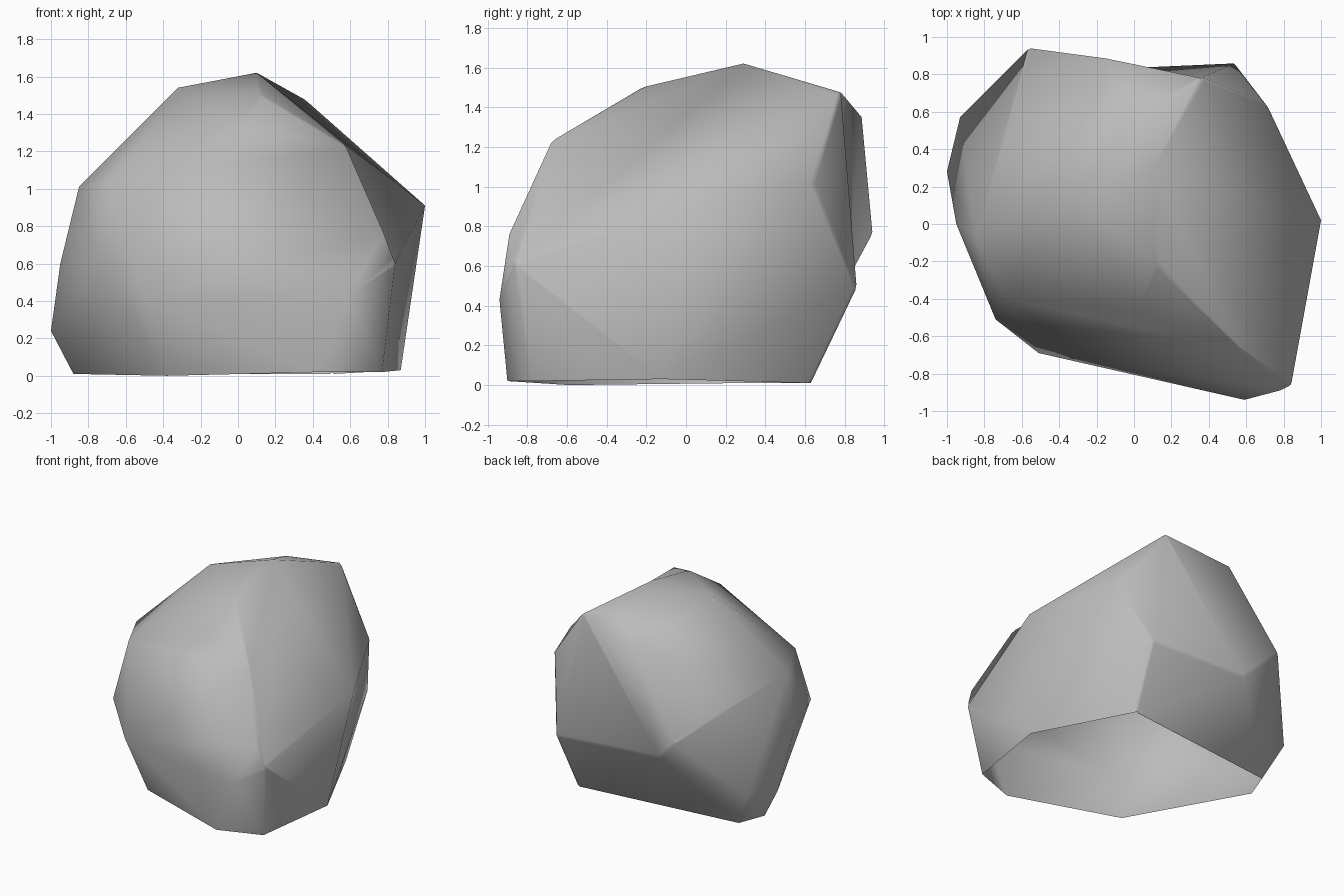
import bpy
import bmesh
from mathutils import Vector

cube = bpy.data.objects.get("Cube")
if cube:
    bpy.data.objects.remove(cube, do_unlink=True)

# Stone colour
stone = bpy.data.materials.new("stone_grey")
stone.use_nodes = True
grey = (0.5, 0.5, 0.5, 1)
stone.diffuse_color = grey
bsdf = next(n for n in stone.node_tree.nodes if n.type == "BSDF_PRINCIPLED")
bsdf.inputs["Base Color"].default_value = grey
bsdf.inputs["Roughness"].default_value = 0.9

# Corner points of the boulder, grouped by height
rim = [(-.8, .48, .01), (-.88, .27, .01), (-.38, -.59, 0),
       (.44, -.9, .02), (.77, -.78, .02), (.87, -.12, .03)]
belly = [(-1, .28, .24), (-.93, .57, .29), (-.51, -.69, .41), (.59, -.94, .43),
         (-.74, -.51, .6), (-.95, 0, .6)]
shoulder = [(.78, -.89, .76), (-.85, -.06, 1.01), (-.68, -.4, 1.03)]
crown = [(.02, -.46, 1.33), (-.15, .885, 1.35), (.01, .59, 1.51), (-.32, .11, 1.54)]

# Corners around the gully on one side and the hollow at the back
marked = {"peak": (.1, .29, 1.62), "ridge": (.13, -.22, 1.5), "brow": (.57, -.67, 1.24),
          "gully_foot": (.84, -.86, .6), "side_point": (1, .02, .91),
          "back_crest": (.36, .78, 1.475), "hollow": (-.34, .82, .54),
          "corner": (.71, .64, 1.02), "heel": (.54, .86, .49),
          "heel_foot": (.51, .63, .01), "back_point": (-.56, .94, .76)}
CENTRE = Vector((0, 0, .8))


def crosses(a, b, p, q):
    """Whether edges ab and pq cross when seen from the centre."""
    if {a, b} & {p, q}:
        return False
    a, b, p, q = (v.co - CENTRE for v in (a, b, p, q))
    n, m = a.cross(b), p.cross(q)
    return n.dot(p) * n.dot(q) < 0 and m.dot(a) * m.dot(b) < 0 and (a + b).dot(p + q) > 0


def far_corners(edge):
    return [next(v for v in f.verts if v not in edge.verts) for f in edge.link_faces]


def force_edge(bm, a, b):
    """Turn triangle edges until a crease runs from a to b."""
    for _ in range(40):
        blocking = [e for e in bm.edges if crosses(a, b, *e.verts)]
        turnable = [e for e in blocking if crosses(*far_corners(e), *e.verts)]
        if not turnable:
            return
        turnable.sort(key=lambda e: crosses(a, b, *far_corners(e)))
        bmesh.utils.edge_rotate(turnable[0], True)


# Wrap a skin around the corners, with the hollow held out until it is joined
bm = bmesh.new()
for corner in rim + belly + shoulder + crown:
    bm.verts.new(corner)
named = {name: bm.verts.new(c) for name, c in marked.items()}
push = Vector((0, .13, 0))
named["hollow"].co += push
bmesh.ops.convex_hull(bm, input=bm.verts[:])
bmesh.ops.triangulate(bm, faces=bm.faces[:])
named["hollow"].co -= push

# Creases of the gully and of the undercut back
soft = [("gully_foot", "side_point"), ("back_crest", "side_point"), ("peak", "side_point"),
        ("peak", "gully_foot"), ("peak", "brow"), ("corner", "side_point"),
        ("back_crest", "heel"), ("back_crest", "hollow")]
hard = [("ridge", "brow"), ("brow", "gully_foot"), ("corner", "heel"),
        ("corner", "back_crest"), ("heel", "hollow"), ("hollow", "back_point"),
        ("heel", "heel_foot")]
for start, end in hard + soft:
    force_edge(bm, named[start], named[end])

# Narrow worn bevel on the hard creases
bmesh.ops.recalc_face_normals(bm, faces=bm.faces[:])
creases = [bm.edges.get((named[a], named[b])) for a, b in hard]
bmesh.ops.bevel(bm, geom=[e for e in creases if e], offset=.015, segments=1,
                profile=.5, affect="EDGES", clamp_overlap=True)

# Smooth normals of the closed stone, then the open underside
for face in bm.faces:
    face.smooth = True
bm.normal_update()
underside = [f for f in bm.faces if all(v.co.z < .06 for v in f.verts)]
bmesh.ops.delete(bm, geom=underside, context="FACES_ONLY")
normals = [v.normal.copy() for v in bm.verts]

mesh = bpy.data.meshes.new("boulder")
bm.to_mesh(mesh)
bm.free()
mesh.materials.append(stone)
mesh.normals_split_custom_set_from_vertices(normals)
boulder = bpy.data.objects.new("boulder", mesh)
bpy.context.collection.objects.link(boulder)
